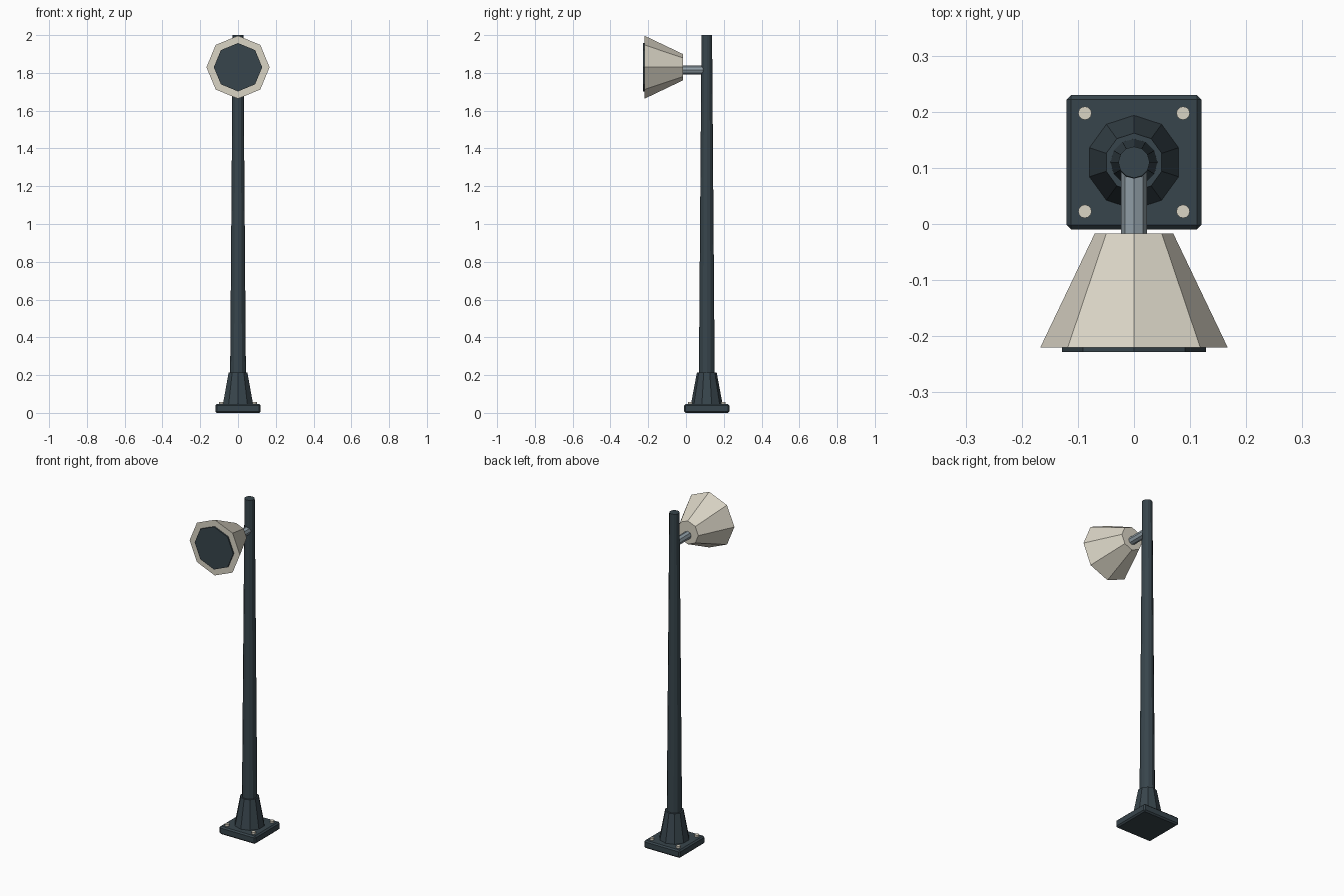
import bpy, math
from mathutils import Matrix

cube = bpy.data.objects.get("Cube")
if cube:
    bpy.data.objects.remove(cube, do_unlink=True)

POLE_Y = 0.11
LAMP_Z = 1.83


def material(name, rgb):
    m = bpy.data.materials.new(name)
    m.use_nodes = True
    m.diffuse_color = (*rgb, 1)
    m.node_tree.nodes["Principled BSDF"].inputs["Base Color"].default_value = (*rgb, 1)
    return m


dark = material("dark slate metal", (0.039, 0.059, 0.072))
steel = material("grey steel", (0.28, 0.34, 0.38))
cream = material("cream paint", (0.70, 0.66, 0.56))


def finish(name, mat):
    ob = bpy.context.object
    ob.name = ob.data.name = name
    ob.data.materials.append(mat)
    return ob


def upright(name, sides, r_low, r_high, z_low, z_high, mat, x=0, y=POLE_Y):
    """Tapered vertical prism."""
    bpy.ops.mesh.primitive_cone_add(vertices=sides, radius1=r_low, radius2=r_high,
                                    depth=z_high - z_low,
                                    location=(x, y, (z_low + z_high) / 2))
    return finish(name, mat)


def forward(name, sides, r_back, r_front, y_back, y_front, z, mat):
    """Tapered prism along y, with a corner at the top."""
    bpy.ops.mesh.primitive_cone_add(vertices=sides, radius1=r_back, radius2=r_front,
                                    depth=y_back - y_front)
    ob = finish(name, mat)
    ob.data.transform(Matrix.Rotation(math.pi / 2, 4, 'X'))
    ob.location = (0, (y_back + y_front) / 2, z)
    return ob


# Chamfered base plate
bpy.ops.mesh.primitive_cube_add(size=1, location=(0, POLE_Y, 0.0235))
plate = finish("base_plate", dark)
plate.data.transform(Matrix.Diagonal((0.24, 0.24, 0.047, 1)))
bevel = plate.modifiers.new("chamfer", 'BEVEL')
bevel.width = 0.008
bevel.segments = 1

# Corner bolts
for sx in (-1, 1):
    for sy in (-1, 1):
        side = "left" if sx > 0 else "right"
        end = "back" if sy > 0 else "front"
        upright(f"bolt_{end}_{side}", 12, 0.012, 0.012, 0.04, 0.058, cream,
                sx * 0.0875, POLE_Y + sy * 0.0875)

# Pedestal and pole
upright("pedestal", 10, 0.084, 0.052, 0.045, 0.215, dark)
upright("pole", 12, 0.043, 0.028, 0.045, 2.0, dark)

# Arm, lamp shade and lens
forward("arm", 8, 0.023, 0.023, POLE_Y, -0.03, 1.815, steel)
forward("lamp_shade", 8, 0.07, 0.167, -0.017, -0.22, LAMP_Z, cream)
forward("lamp_lens", 8, 0.128, 0.128, -0.215, -0.228, LAMP_Z, dark)
